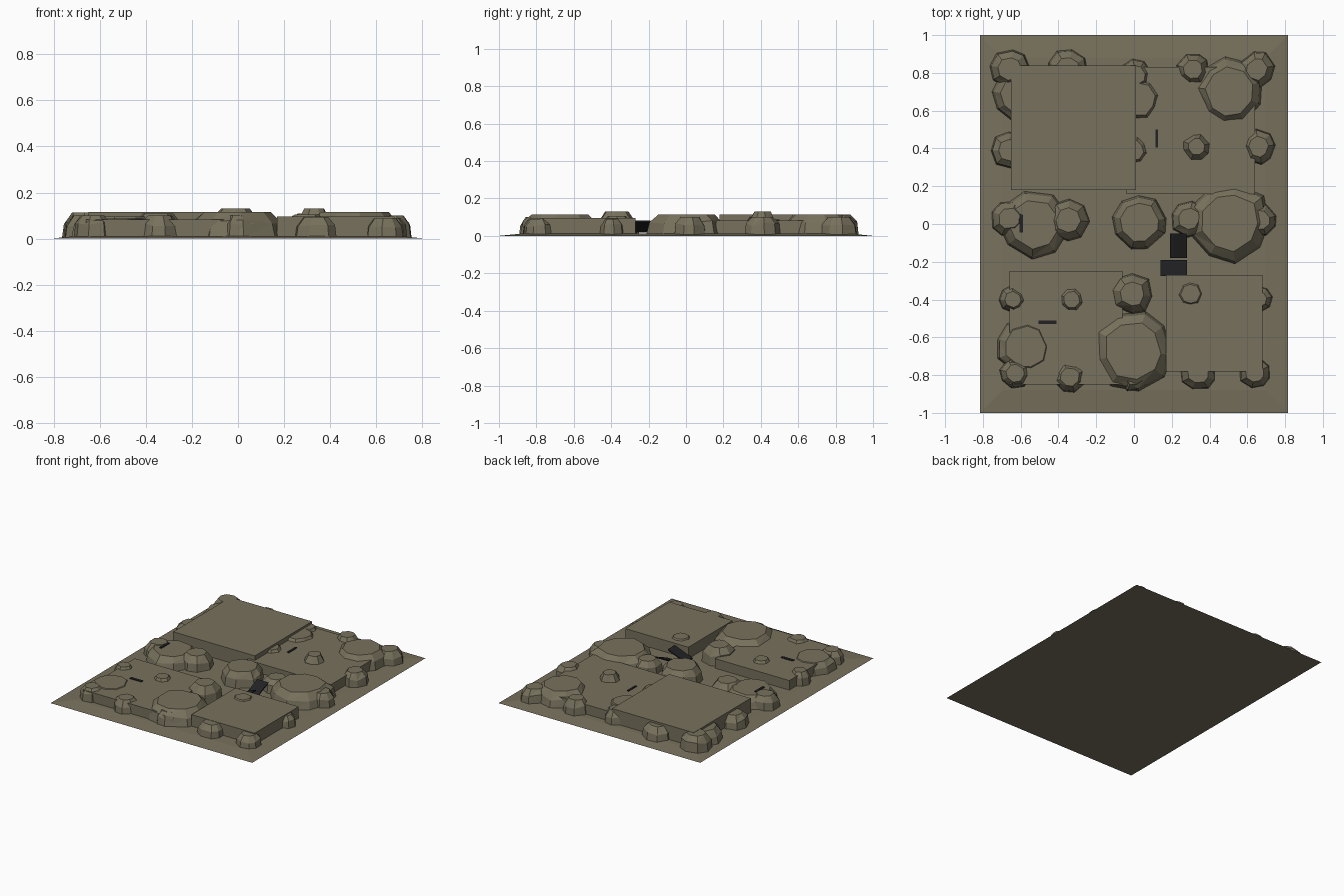
import bpy, bmesh, math, random
from mathutils import Vector

random.seed(4)
cube = bpy.data.objects.get("Cube")
if cube:
    bpy.data.objects.remove(cube)


def material(name, color):
    m = bpy.data.materials.new(name)
    m.use_nodes = True
    m.diffuse_color = (*color, 1)
    m.node_tree.nodes["Principled BSDF"].inputs["Base Color"].default_value = (*color, 1)
    return m


EARTH = material("drab earth", (0.185, 0.165, 0.108))
DARK = material("charcoal", (0.016, 0.016, 0.018))


def finish(name, bm, mat):
    bmesh.ops.recalc_face_normals(bm, faces=bm.faces)
    mesh = bpy.data.meshes.new(name)
    bm.to_mesh(mesh)
    bm.free()
    mesh.materials.append(mat)
    obj = bpy.data.objects.new(name, mesh)
    bpy.context.collection.objects.link(obj)
    return obj


def box(name, x0, x1, y0, y1, z0, z1, mat=EARTH, inset=0, tilt=(0, 0)):
    """Box with optional inset top; tilt raises z along +x and +y."""
    bm = bmesh.new()
    bmesh.ops.create_cube(bm, size=1)
    for v in bm.verts:
        ux, uy, top = v.co.x, v.co.y, v.co.z > 0
        k = inset if top else 0
        v.co = Vector(((x0 + x1) / 2 + ux * (x1 - x0 - 2 * k),
                       (y0 + y1) / 2 + uy * (y1 - y0 - 2 * k),
                       (z1 if top else z0) + ux * tilt[0] + uy * tilt[1]))
    return finish(name, bm, mat)


def rock(name, x, y, r, h, top=0.58, sides=8):
    """Faceted boulder: three uneven rings and a flat cap."""
    bm = bmesh.new()
    start = random.random() * math.tau
    angles = [start + (i + random.uniform(-0.15, 0.15)) * math.tau / sides for i in range(sides)]
    wobble = [random.uniform(0.93, 1.04) for _ in angles]
    rings = []
    for scale, z in ((1, 0.002), (0.92, h * 0.62), (top, h)):
        ring = []
        for a, w in zip(angles, wobble):
            lift = random.uniform(-0.1, 0.1) * h if scale == 0.92 else 0
            ring.append(bm.verts.new((x + r * scale * w * math.cos(a),
                                      y + r * scale * w * math.sin(a), z + lift)))
        rings.append(ring)
    for low, high in zip(rings, rings[1:]):
        for i in range(sides):
            j = (i + 1) % sides
            bm.faces.new((low[i], low[j], high[j]))
            bm.faces.new((low[i], high[j], high[i]))
    bm.faces.new(rings[-1])
    bm.faces.new(rings[0][::-1])
    return finish(name, bm, EARTH)


# Ground slab with gently sloping rim
box("ground", -0.815, 0.815, -1, 1, 0, 0.012, inset=0.12)

# Four raised plateaus
box("plateau_back_right", -0.65, 0.01, 0.18, 0.84, 0.002, 0.115)
box("plateau_back_left", -0.04, 0.64, 0.16, 0.83, 0.002, 0.082)
box("plateau_front_right", -0.66, -0.06, -0.85, -0.25, 0.002, 0.082)
box("plateau_front_left", 0.17, 0.68, -0.78, -0.27, 0.002, 0.096)

# Small boulders in rows: x, y, radius, height
small = [
    (-0.66, 0.82, 0.11, 0.113), (-0.35, 0.82, 0.11, 0.1), (0.01, 0.79, 0.09, 0.1),
    (0.31, 0.82, 0.09, 0.11), (0.65, 0.82, 0.10, 0.1),
    (-0.66, 0.39, 0.1, 0.1), (0.0, 0.39, 0.09, 0.1), (0.33, 0.41, 0.078, 0.13),
    (0.66, 0.41, 0.095, 0.1),
    (-0.66, 0.03, 0.1, 0.1), (-0.35, 0.02, 0.115, 0.11), (0.29, 0.03, 0.1, 0.1),
    (0.67, 0.02, 0.09, 0.1),
    (-0.64, -0.4, 0.075, 0.1), (-0.33, -0.4, 0.075, 0.1), (-0.01, -0.37, 0.115, 0.13),
    (0.3, -0.37, 0.09, 0.105), (0.66, -0.4, 0.075, 0.09),
    (-0.63, -0.79, 0.085, 0.1), (-0.34, -0.81, 0.09, 0.1), (0.0, -0.8, 0.09, 0.1),
    (0.34, -0.79, 0.095, 0.094), (0.64, -0.79, 0.085, 0.09),
]
for n, spec in enumerate(small):
    rock(f"boulder_{n + 1}", *spec)

# Broad flat boulders
large = [
    (0.51, 0.7, 0.185, 0.113), (0.02, 0.66, 0.13, 0.1), (-0.6, 0.68, 0.15, 0.1),
    (-0.53, -0.0, 0.19, 0.095), (0.03, 0.01, 0.15, 0.115), (0.51, 0.01, 0.22, 0.115),
    (-0.57, -0.65, 0.16, 0.087), (-0.01, -0.67, 0.215, 0.115),
]
for n, spec in enumerate(large):
    rock(f"broad_boulder_{n + 1}", *spec, top=0.7, sides=9)

# Tilted dark planks in the central gap
box("plank_back", 0.19, 0.28, -0.18, -0.05, 0.046, 0.054, DARK, tilt=(0, 0.056))
box("plank_front", 0.14, 0.28, -0.275, -0.19, 0.046, 0.054, DARK, tilt=(0.056, 0))

# Thin dark strips on the plateaus and one boulder
box("strip_back", 0.113, 0.128, 0.405, 0.5, 0.08, 0.087, DARK)
box("strip_front", -0.505, -0.41, -0.53, -0.51, 0.08, 0.087, DARK)
box("strip_side", -0.605, -0.588, -0.045, 0.05, 0.094, 0.101, DARK)
